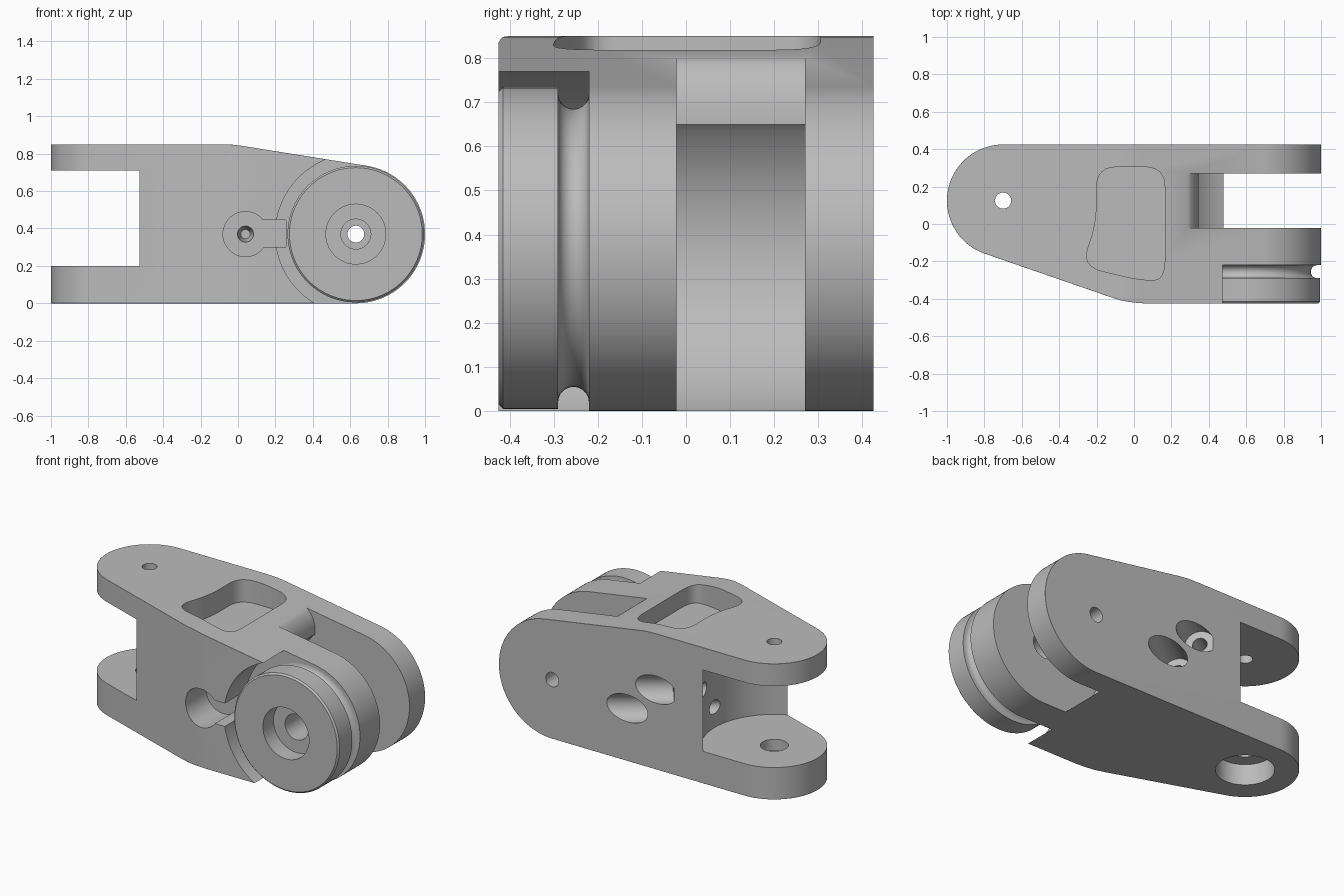
import bpy, bmesh
from math import sin, cos, pi, radians, sqrt
from mathutils import Vector, Matrix

cube = bpy.data.objects.get("Cube")
if cube:
    bpy.data.objects.remove(cube)

grey = bpy.data.materials.new("machined grey")
grey.use_nodes = True
tone = (0.5, 0.5, 0.5, 1)
grey.diffuse_color = tone
grey.node_tree.nodes["Principled BSDF"].inputs["Base Color"].default_value = tone

PIVOT = (0.63, 0.37)      # x, z of the cross pivot
HINGE = (-0.70, 0.125)    # x, y of the upright hinge


def make(name, bm):
    bmesh.ops.recalc_face_normals(bm, faces=bm.faces)
    mesh = bpy.data.meshes.new(name)
    bm.to_mesh(mesh)
    bm.free()
    mesh.materials.append(grey)
    ob = bpy.data.objects.new(name, mesh)
    bpy.context.collection.objects.link(ob)
    return ob


def prism(name, pts, lo, hi, axis):
    """Extrude an outline along y (points are x, z) or z (points are x, y)."""
    bm = bmesh.new()
    place = (lambda p, t: (p[0], t, p[1])) if axis == "y" else (lambda p, t: (p[0], p[1], t))
    face = bm.faces.new([bm.verts.new(place(p, lo)) for p in pts])
    moved = bmesh.ops.extrude_face_region(bm, geom=[face])["geom"]
    step = Vector(place((0, 0), hi - lo))
    bmesh.ops.translate(bm, vec=step, verts=[g for g in moved if isinstance(g, bmesh.types.BMVert)])
    return make(name, bm)


def rod(name, r, start, end, r2=None):
    a, b = Vector(start), Vector(end)
    d = b - a
    bm = bmesh.new()
    bmesh.ops.create_cone(bm, cap_ends=True, segments=64, radius1=r, radius2=r if r2 is None else r2,
                          depth=d.length,
                          matrix=Matrix.Translation((a + b) / 2) @ d.to_track_quat("Z", "Y").to_matrix().to_4x4())
    return make(name, bm)


def arc(c, r, a0, a1, n=24):
    return [(c[0] + r * cos(radians(a0 + (a1 - a0) * i / n)),
             c[1] + r * sin(radians(a0 + (a1 - a0) * i / n))) for i in range(n + 1)]


def rounded(pts, r, n=6):
    """Round each corner of an outline with a short curve."""
    out = []
    for i, p in enumerate(pts):
        p, a, b = Vector(p), Vector(pts[i - 1]), Vector(pts[(i + 1) % len(pts)])
        s = p + (a - p).normalized() * min(r, (a - p).length * 0.45)
        e = p + (b - p).normalized() * min(r, (b - p).length * 0.45)
        out += [tuple(s * (1 - t) ** 2 + p * 2 * t * (1 - t) + e * t * t) for t in (k / n for k in range(n + 1))]
    return out


def apply(ob, mod):
    bpy.context.view_layer.objects.active = ob
    bpy.ops.object.modifier_apply(modifier=mod.name)


def combine(ob, other, how="DIFFERENCE"):
    mod = ob.modifiers.new("join", "BOOLEAN")
    mod.operation, mod.object, mod.solver = how, other, "EXACT"
    apply(ob, mod)
    bpy.data.objects.remove(other)


# Main body: side outline crossed with plan outline, edges softened
side = [(-1.1, 0)] + arc(PIVOT, 0.37, -90, 81, 64) + [(0.02, 0.842), (-0.03, 0.848), (-0.09, 0.85), (-1.1, 0.85)]
plan = arc(HINGE, 0.30, 90, 251.5, 64) + [(-0.12, -0.393), (-0.06, -0.411), (0, -0.42), (0.06, -0.425),
                                         (1.1, -0.425), (1.1, 0.425)]
body = prism("link_body", side, -0.425, 0.425, "y")
combine(body, prism("plan", plan, -0.2, 1.1, "z"), "INTERSECT")
soft = body.modifiers.new("soft", "BEVEL")
soft.width, soft.segments, soft.limit_method, soft.angle_limit = 0.01, 1, "ANGLE", radians(35)
apply(body, soft)

# Hinge gap with concave inner wall
combine(body, rod("hinge_gap", 0.415, (*HINGE, 0.20), (*HINGE, 0.71)))
combine(body, prism("hinge_gap_front", [(-1.2, -0.6), (-0.53, -0.6), (-0.53, 0.1), (-1.2, 0.1)], 0.20, 0.71, "z"))

# Fork slot: concave wall below, rounded lip above
lip = [(0.345, 0.65), (0.345, 0.70), (0.33, 0.75), (0.305, 0.785), (0.26, 0.82)]
slot = lip + [(0.26, 1.0), (1.2, 1.0), (1.2, -0.2), (PIVOT[0] - 0.15, -0.2)] + arc(PIVOT, 0.40, 248, 136, 40)
combine(body, prism("fork_slot", slot, -0.022, 0.27, "y"))

# Clearance around the front wheel, then the grooved wheel itself
px, pz = PIVOT
combine(body, rod("wheel_clearance", 0.43, (px, -0.6, pz), (px, -0.22, pz)))
rim = [(0, -0.425), (0.355, -0.425), (0.365, -0.415), (0.365, -0.29)]
rim += [(0.35 - 0.035 * sin(pi * k / 10), -0.255 - 0.035 * cos(pi * k / 10)) for k in range(11)]
rim += [(0.35, -0.19), (0, -0.19)]
bm = bmesh.new()
verts = [bm.verts.new((px + r, y, pz)) for r, y in rim]
edges = [bm.edges.new(pair) for pair in zip(verts, verts[1:])]
bmesh.ops.spin(bm, geom=verts + edges, cent=(px, 0, pz), axis=(0, 1, 0), angle=2 * pi, steps=96)
bmesh.ops.remove_doubles(bm, verts=bm.verts, dist=0.0001)
combine(body, make("grooved_wheel", bm), "UNION")

# Pivot bores
for r, y0, y1 in ((0.16, -0.6, -0.32), (0.08, -0.5, 0.1), (0.045, 0.1, 0.6)):
    combine(body, rod("pivot_bore", r, (px, y0, pz), (px, y1, pz)))

# Hinge bores
for r, z0, z1 in ((0.165, -0.1, 0.13), (0.08, 0.05, 0.4), (0.043, 0.5, 1.0)):
    combine(body, rod("hinge_bore", r, (*HINGE, z0), (*HINGE, z1)))

# Keyhole recess and its tapered screw hole
combine(body, rod("key_round", 0.12, (0.04, -0.6, 0.37), (0.04, -0.2, 0.37)))
key = rounded([(0.05, 0.30), (0.26, 0.30), (0.26, 0.445), (0.05, 0.445)], 0.01, 2)
combine(body, prism("key_channel", key, -0.6, -0.205, "y"))
combine(body, rod("key_screw", 0.045, (0.04, -0.21, 0.37), (0.04, -0.10, 0.37), 0.025))

# Top pocket
pocket = rounded([(-0.20, 0.305), (0.165, 0.305), (0.165, -0.30), (0.03, -0.30),
                  (-0.28, -0.225), (-0.20, 0.0)], 0.11)
combine(body, prism("top_pocket", pocket, 0.71, 1.0, "z"))

# Slanted screw holes from the back into the hinge gap
way = Vector((-0.8, -0.6, 0))
for x, z, deep in ((0.11, 0.33, 0.24), (-0.09, 0.50, 0.10)):
    mouth = Vector((x, 0.425, z))
    combine(body, rod("screw_head", 0.085, mouth - way * 0.3, mouth + way * deep))
    combine(body, rod("screw_shank", 0.042, mouth, mouth + way * 0.62))

bpy.ops.object.select_all(action="DESELECT")
body.select_set(True)
bpy.context.view_layer.objects.active = body
bpy.ops.object.shade_smooth_by_angle(angle=radians(30))
